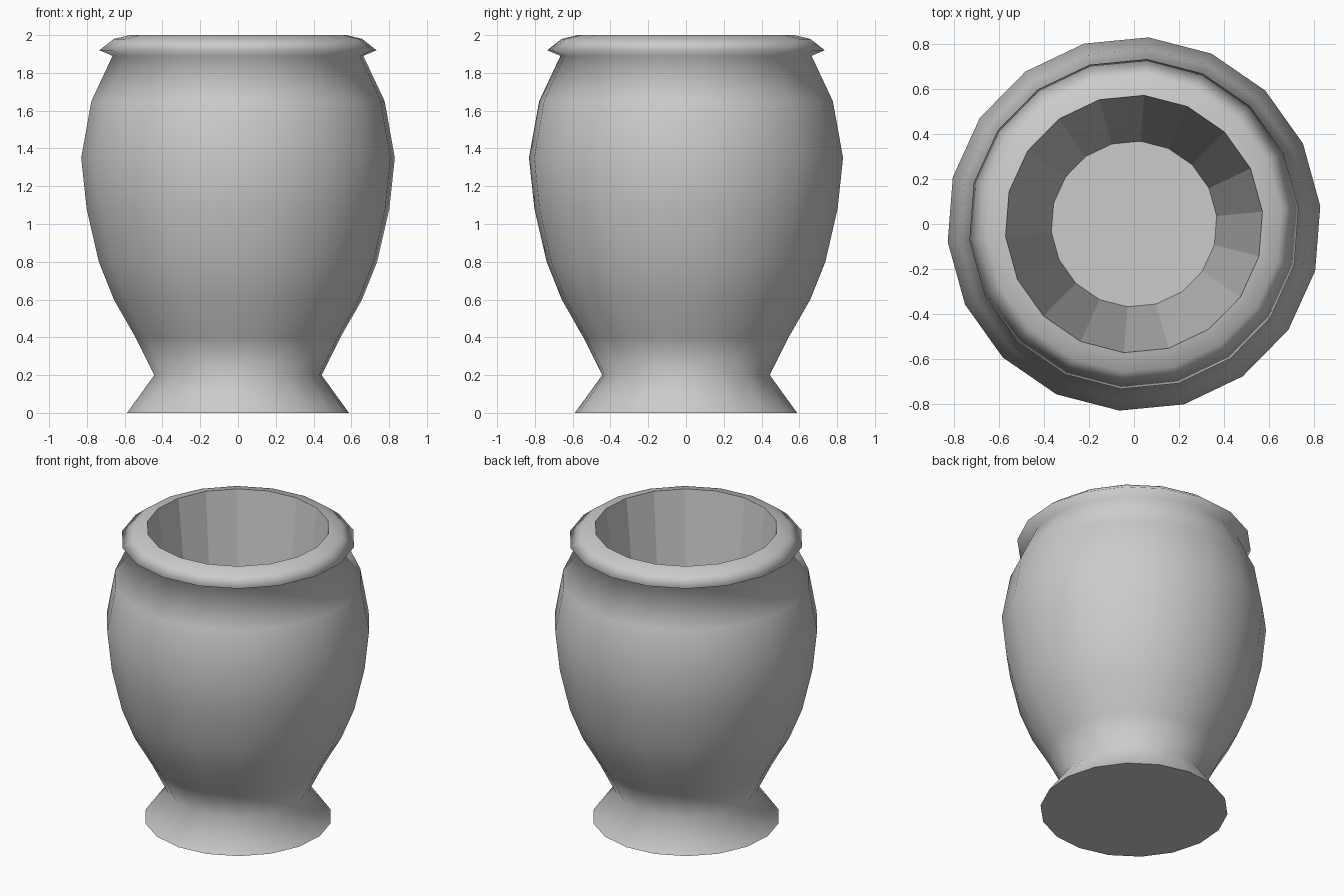
import bpy, bmesh, math

if "Cube" in bpy.data.objects:
    bpy.data.objects.remove(bpy.data.objects["Cube"])

SIDES, PHASE = 18, math.radians(5.5)

# outer profile (radius, height), foot to rim
outer = [(0.59, 0), (0.445, 0.2), (0.545, 0.4), (0.66, 0.6), (0.74, 0.8),
         (0.805, 1.08), (0.834, 1.35), (0.78, 1.65), (0.667, 1.89),
         (0.737, 1.92), (0.66, 1.98), (0.575, 2.0)]
# tapered hollow
inner = [(0.37, 0.2)]

bm = bmesh.new()


def ring(r, z):
    return [bm.verts.new((r * math.cos(PHASE + math.tau * i / SIDES),
                          r * math.sin(PHASE + math.tau * i / SIDES), z))
            for i in range(SIDES)]


rings = [ring(r, z) for r, z in outer + inner]
for k, (a, b) in enumerate(zip(rings, rings[1:])):
    for i in range(SIDES):
        j = (i + 1) % SIDES
        f = bm.faces.new((a[i], a[j], b[j], b[i]))
        f.smooth = k < len(outer) - 1      # smooth outside, faceted inside

# underside and inner floor
bm.faces.new(rings[0][::-1])
bm.faces.new(rings[-1])

# crisp rim opening and foot edges
for loop in (rings[0], rings[len(outer) - 1], rings[-1]):
    for i in range(SIDES):
        bm.edges.get((loop[i], loop[(i + 1) % SIDES])).smooth = False

mesh = bpy.data.meshes.new("vase")
bm.to_mesh(mesh)
bm.free()
vase = bpy.data.objects.new("vase", mesh)
bpy.context.collection.objects.link(vase)
